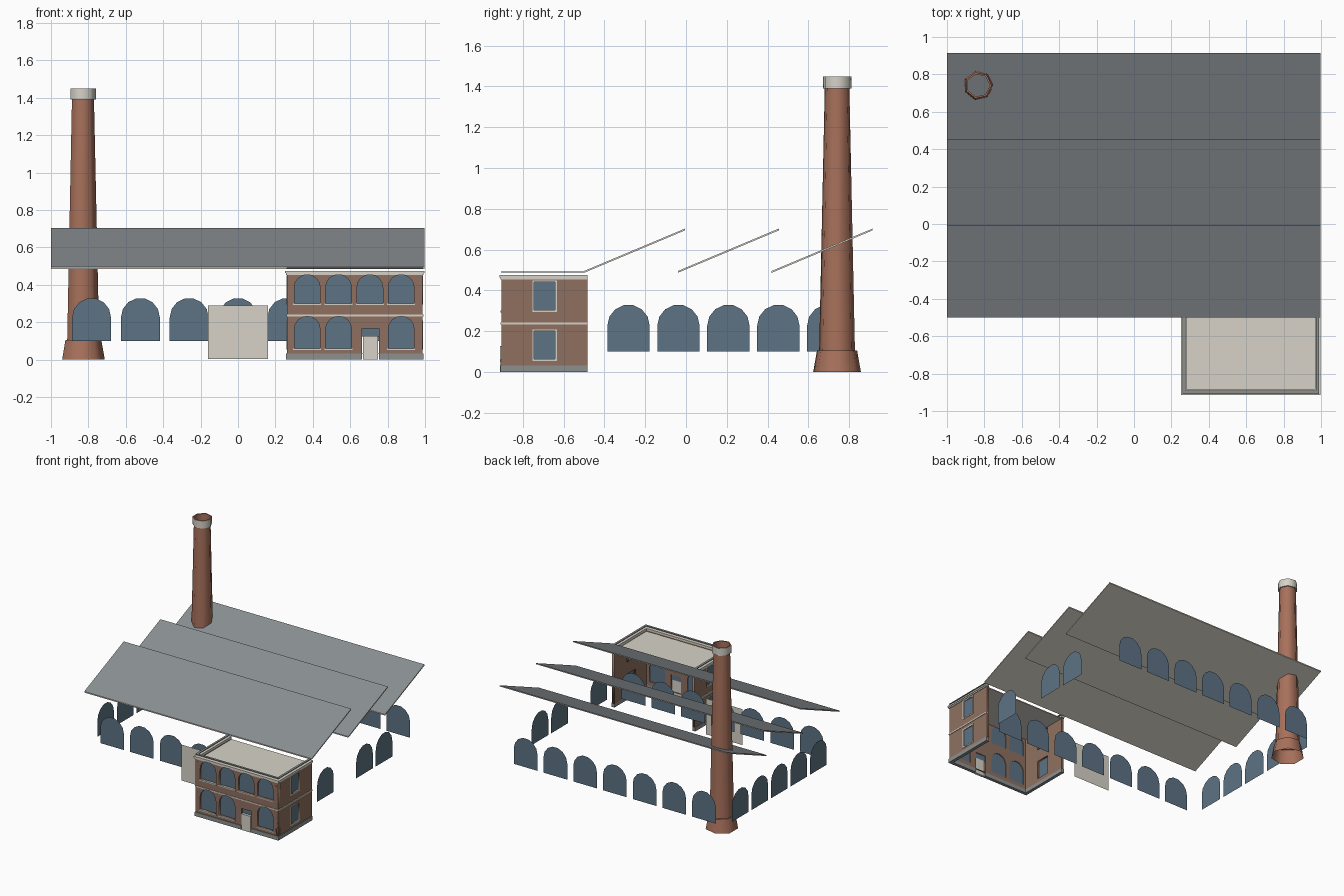
import bpy, bmesh
from math import pi, cos, sin, radians
from mathutils import Vector

cube = bpy.data.objects.get("Cube")
if cube:
    bpy.data.objects.remove(cube, do_unlink=True)


def material(name, rgb):
    m = bpy.data.materials.new(name)
    m.use_nodes = True
    m.diffuse_color = (*rgb, 1)
    for n in m.node_tree.nodes:
        if n.type == 'BSDF_PRINCIPLED':
            n.inputs["Base Color"].default_value = (*rgb, 1)
    return m


SLATE = material("slate grey", (0.255, 0.275, 0.29))
STONE = material("pale stone", (0.68, 0.65, 0.575))
GLASS = material("blue glass", (0.11, 0.172, 0.23))
BRICK = material("brown brick", (0.275, 0.163, 0.115))
RED = material("red brick", (0.39, 0.165, 0.105))
PLINTH = material("plinth grey", (0.27, 0.28, 0.28))


def add(name, mesh, *mats):
    for m in mats:
        mesh.materials.append(m)
    ob = bpy.data.objects.new(name, mesh)
    bpy.context.collection.objects.link(ob)
    return ob


def from_bm(name, bm, *mats):
    mesh = bpy.data.meshes.new(name)
    bm.to_mesh(mesh)
    bm.free()
    return add(name, mesh, *mats)


def box(name, x, y, z, mat):
    bm = bmesh.new()
    bmesh.ops.create_cube(bm, size=1)
    for v in bm.verts:
        v.co = [lo + (c + 0.5) * (hi - lo) for c, (lo, hi) in zip(v.co, (x, y, z))]
    return from_bm(name, bm, mat)


def rect(u0, u1, z0, z1):
    return [(u0, z0), (u1, z0), (u1, z1), (u0, z1)]


def arch(mid, half, z0, z1, steps=7):
    arc = [(mid + half * cos(pi * i / steps), z1 - half + half * sin(pi * i / steps))
           for i in range(steps + 1)]
    return [(mid - half, z0), (mid + half, z0)] + arc


def sheet(name, outlines, at, mat, side=False, thick=0.0):
    """Upright flat sheet; outlines after the first cut holes."""
    cu = bpy.data.curves.new(name, 'CURVE')
    cu.dimensions = '2D'
    cu.fill_mode = 'BOTH'
    cu.extrude = thick / 2
    for pts in outlines:
        s = cu.splines.new('POLY')
        s.points.add(len(pts) - 1)
        for p, (u, z) in zip(s.points, pts):
            p.co = (u, z, 0, 1)
        s.use_cyclic_u = True
    tmp = bpy.data.objects.new(name + " outline", cu)
    bpy.context.collection.objects.link(tmp)
    bpy.context.view_layer.update()
    dg = bpy.context.evaluated_depsgraph_get()
    mesh = bpy.data.meshes.new_from_object(tmp.evaluated_get(dg))
    bpy.data.objects.remove(tmp, do_unlink=True)
    mesh.materials.clear()
    ob = add(name, mesh, mat)
    ob.rotation_euler = (pi / 2, 0, pi / 2 if side else 0)
    ob.location = (at, 0, 0) if side else (0, at, 0)
    return ob


# Sawtooth hall roofs: slate above, pale edges and underside
for i in range(3):
    bm = bmesh.new()
    y = -0.5 + 0.46 * i
    prof = [(y, 0.486), (y + 0.495, 0.694), (y + 0.495, 0.703), (y, 0.495)]
    face = bm.faces.new([bm.verts.new((-1, a, b)) for a, b in prof])
    ext = bmesh.ops.extrude_face_region(bm, geom=[face])
    bmesh.ops.translate(bm, vec=Vector((1.997, 0, 0)),
                        verts=[g for g in ext["geom"] if isinstance(g, bmesh.types.BMVert)])
    bmesh.ops.recalc_face_normals(bm, faces=bm.faces)
    for f in bm.faces:
        f.material_index = 0 if f.normal.z > 0.5 else 1
    from_bm(f"hall_roof_{i + 1}", bm, SLATE, STONE)

# Hall windows, long sides then short sides
for i in range(7):
    shape = [arch(0.261 * (i - 3), 0.104, 0.1, 0.33)]
    sheet(f"hall_front_window_{i + 1}", shape, -0.46, GLASS)
    sheet(f"hall_back_window_{i + 1}", shape, 0.892, GLASS)
for i in range(5):
    shape = [arch(-0.282 + 0.245 * i, 0.104, 0.1, 0.33)]
    sheet(f"hall_right_window_{i + 1}", shape, -0.965, GLASS, True)
    if i in (0, 2, 3):
        sheet(f"hall_left_window_{i + 1}", shape, 0.965, GLASS, True)
sheet("hall_gate", [rect(-0.16, 0.16, 0.005, 0.29)], -0.48, STONE)

# Chimney: seven-sided open tube with a pale band near the top
rings = [(0.12, 0), (0.101, 0.105), (0.09, 0.105), (0.062, 1.39), (0.0715, 1.39),
         (0.0715, 1.45), (0.0615, 1.45), (0.0615, 1.39)]
bm = bmesh.new()
loops = [[bm.verts.new((-0.832 + r * cos(2 * pi * k / 7), 0.741 + r * sin(2 * pi * k / 7), z))
          for k in range(7)] for r, z in rings]
for j, (a, b) in enumerate(zip(loops, loops[1:])):
    for k in range(7):
        n = (k + 1) % 7
        f = bm.faces.new((a[k], a[n], b[n], b[k]))
        f.material_index = int(j in (3, 4))
chimney = from_bm("chimney", bm, RED, STONE)
bpy.ops.object.select_all(action='DESELECT')
chimney.select_set(True)
bpy.context.view_layer.objects.active = chimney
bpy.ops.object.shade_smooth_by_angle(angle=radians(60))

# Office front wall with arched openings and a doorway
X0, X1, Y0, Y1 = 0.262, 0.987, -0.905, -0.483
mids = [0.37 + 0.1675 * i for i in range(4)]
holes = [arch(m, 0.069, 0.3, 0.455, 8) for m in mids]
holes += [arch(m, 0.069, 0.06, 0.232, 8) for m in mids if m != mids[2]]
door = rect(0.663, 0.753, 0.032, 0.166)
sheet("office_front_wall", [rect(X0, X1, 0.03, 0.46)] + holes + [door],
      Y0 + 0.01, BRICK, thick=0.02)
for i, h in enumerate(holes):
    sheet(f"office_front_window_{i + 1}", [h], Y0 + 0.014, GLASS)
    us = [p[0] for p in h]
    box(f"office_front_sill_{i + 1}", (min(us) - 0.006, max(us) + 0.006),
        (Y0 - 0.005, Y0 + 0.01), (h[0][1] - 0.008, h[0][1]), STONE)
sheet("door_light", [rect(0.663, 0.753, 0.125, 0.166)], Y0 + 0.014, GLASS)
box("door", (0.668, 0.748), (Y0 - 0.008, Y0 + 0.012), (0, 0.128), STONE)

# Office side walls, each with one window per floor
openings = [rect(-0.75, -0.638, z, z + 0.145) for z in (0.06, 0.3)]
for side, x in (("right", X0 + 0.01), ("left", X1 - 0.01)):
    out = -1 if side == "right" else 1
    sheet(f"office_{side}_wall", [rect(Y0, Y1, 0.03, 0.46)] + openings, x, BRICK, True, 0.02)
    for i, o in enumerate(openings):
        (u0, z0), (u1, z1) = o[0], o[2]
        sheet(f"office_{side}_window_{i + 1}", [o], x + out * 0.004, GLASS, True)
        sheet(f"office_{side}_frame_{i + 1}",
              [rect(u0 - 0.004, u1 + 0.004, z0 - 0.006, z1 + 0.004),
               rect(u0 + 0.005, u1 - 0.005, z0 + 0.004, z1 - 0.005)],
              x + out * 0.009, STONE, True, 0.008)


# Bands that wrap the front and both sides, open at the back
def band(name, out, inside, z, mat, back=Y1):
    box(name + "_front", (X0 - out, X1 + out), (Y0 - out, Y0 + inside), z, mat)
    box(name + "_right", (X0 - out, X0 + inside), (Y0 + inside, back), z, mat)
    box(name + "_left", (X1 - inside, X1 + out), (Y0 + inside, back), z, mat)


for part, xs in (("right", (X0 - 0.005, 0.663)), ("left", (0.753, X1 + 0.005))):
    box(f"plinth_front_{part}", xs, (Y0 - 0.005, Y0 + 0.02), (0, 0.032), PLINTH)
box("plinth_right", (X0 - 0.005, X0 + 0.02), (Y0 + 0.02, Y1), (0, 0.032), PLINTH)
box("plinth_left", (X1 - 0.02, X1 + 0.005), (Y0 + 0.02, Y1), (0, 0.032), PLINTH)
band("belt_course", 0.004, 0.01, (0.232, 0.242), STONE)
band("cornice_lower", 0.005, 0.02, (0.453, 0.463), STONE)
band("cornice_upper", 0.01, 0.02, (0.463, 0.475), STONE)
band("parapet_rim", 0.003, 0.014, (0.487, 0.492), PLINTH, -0.5)
box("office_roof", (X0 + 0.018, X1 - 0.018), (Y0 + 0.018, Y1), (0.445, 0.452), STONE)
